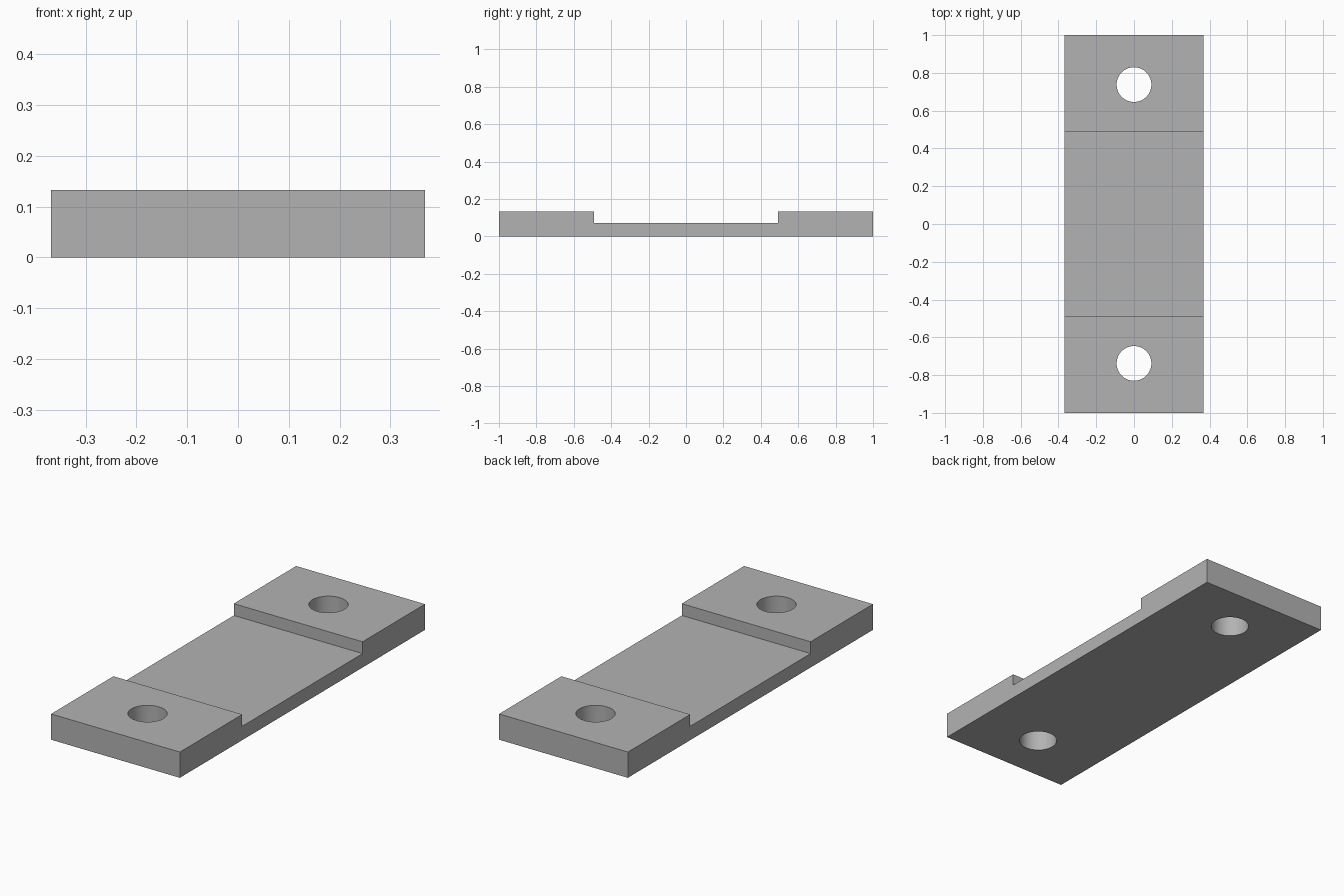
import bpy
import bmesh

cube = bpy.data.objects.get("Cube")
if cube:
    bpy.data.objects.remove(cube, do_unlink=True)

HALF_WIDTH, HALF_LENGTH = 0.368, 1.0
HEIGHT, RECESS_Z, STEP_Y = 0.133, 0.072, 0.491
HOLE_Y, HOLE_RADIUS = 0.738, 0.092

grey = bpy.data.materials.new("plain grey")
grey.use_nodes = True
colour = (0.45, 0.45, 0.45, 1)
grey.diffuse_color = colour
grey.node_tree.nodes["Principled BSDF"].inputs["Base Color"].default_value = colour

# Stepped side profile, extruded across the width
half = [(HALF_LENGTH, 0), (HALF_LENGTH, HEIGHT), (STEP_Y, HEIGHT), (STEP_Y, RECESS_Z)]
profile = half + [(-y, z) for y, z in reversed(half)]
bm = bmesh.new()
side = bm.faces.new([bm.verts.new((-HALF_WIDTH, y, z)) for y, z in profile])
extruded = bmesh.ops.extrude_face_region(bm, geom=[side])["geom"]
bmesh.ops.translate(bm, vec=(2 * HALF_WIDTH, 0, 0),
                    verts=[v for v in extruded if isinstance(v, bmesh.types.BMVert)])
bmesh.ops.recalc_face_normals(bm, faces=bm.faces)
mesh = bpy.data.meshes.new("mounting_plate")
bm.to_mesh(mesh)
bm.free()
plate = bpy.data.objects.new("mounting_plate", mesh)
bpy.context.collection.objects.link(plate)
mesh.materials.append(grey)

# Round bolt hole through each raised end
for name, sign in (("front", -1), ("back", 1)):
    bpy.ops.mesh.primitive_cylinder_add(vertices=64, radius=HOLE_RADIUS, depth=1,
                                        location=(0, sign * HOLE_Y, 0))
    cutter = bpy.context.object
    cutter.name = name + "_hole_cutter"
    cutter.data.materials.append(grey)
    cut = plate.modifiers.new(name + "_hole", "BOOLEAN")
    cut.operation = "DIFFERENCE"
    cut.solver = "EXACT"
    cut.object = cutter
    bpy.ops.object.select_all(action="DESELECT")
    plate.select_set(True)
    bpy.context.view_layer.objects.active = plate
    bpy.ops.object.modifier_apply(modifier=cut.name)
    bpy.data.objects.remove(cutter, do_unlink=True)

# Smooth hole walls, crisp edges
bpy.ops.object.shade_smooth_by_angle()
